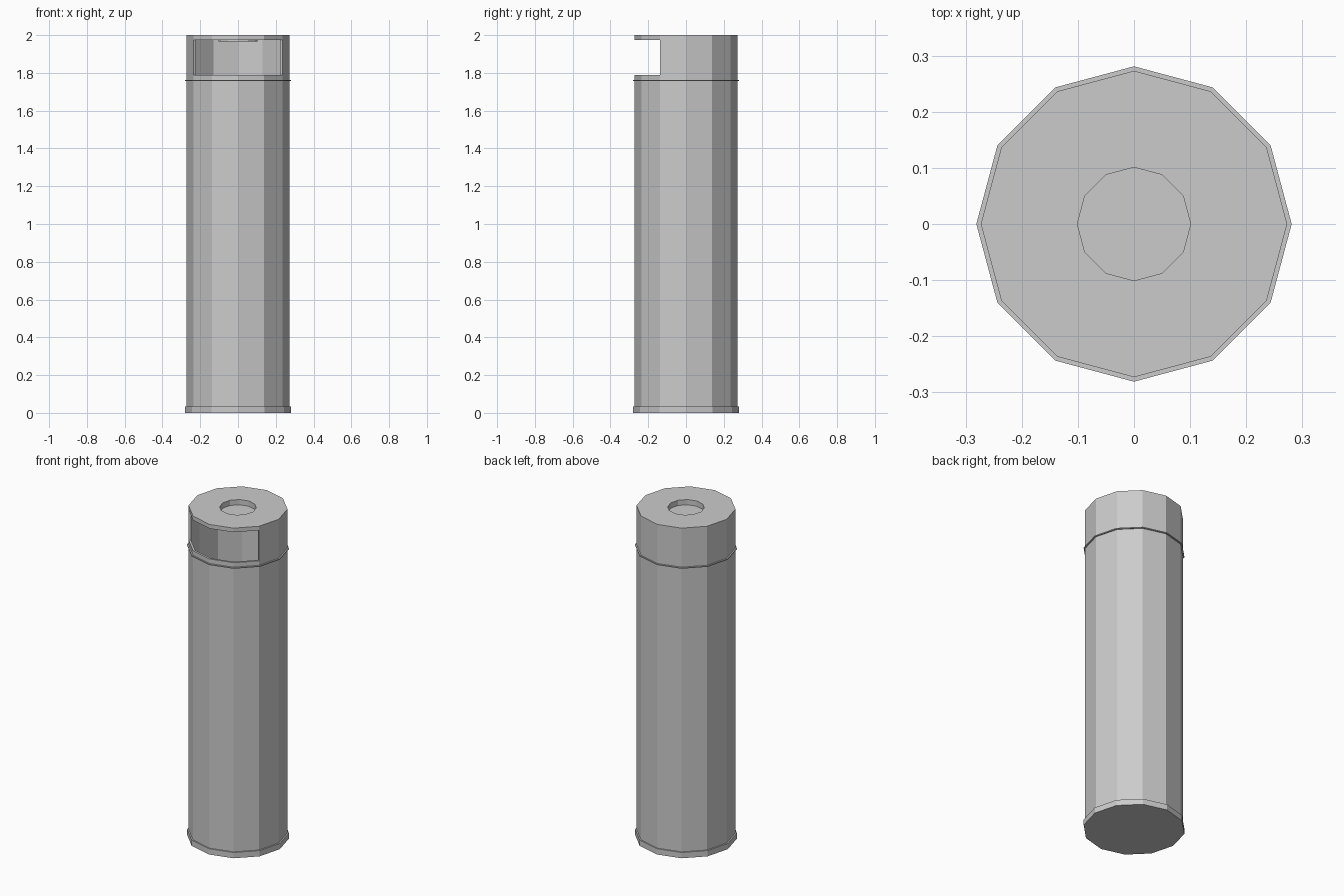
import bpy, bmesh, math

if "Cube" in bpy.data.objects:
    bpy.data.objects.remove(bpy.data.objects["Cube"])

SIDES = 12


def lathe(bm, profile, skip_row=None, skip_cols=()):
    """Revolve (radius, z) points about z; leave out chosen faces of one row."""
    rows = []
    for r, z in profile:
        if r == 0:
            rows.append([bm.verts.new((0, 0, z))] * SIDES)
        else:
            rows.append([bm.verts.new((r * math.cos(math.tau * j / SIDES),
                                       r * math.sin(math.tau * j / SIDES), z))
                         for j in range(SIDES)])
    for i in range(len(rows) - 1):
        for j in range(SIDES):
            if i == skip_row and j in skip_cols:
                continue
            k = (j + 1) % SIDES
            quad = (rows[i][j], rows[i][k], rows[i + 1][k], rows[i + 1][j])
            bm.faces.new(list(dict.fromkeys(quad)))
    return rows


def finish(bm, name):
    bmesh.ops.recalc_face_normals(bm, faces=bm.faces)
    mesh = bpy.data.meshes.new(name)
    bm.to_mesh(mesh)
    bm.free()
    obj = bpy.data.objects.new(name, mesh)
    bpy.context.collection.objects.link(obj)


# Hollow body with ash recess on top and a four-facet opening at the front
R, RI = 0.273, 0.26
Z0, Z1 = 1.79, 1.975
front = range(7, 11)
bm = bmesh.new()
outer = lathe(bm, [(0, 0.01), (R, 0.01), (R, Z0), (R, Z1), (R, 2.0),
                   (0.101, 2.0), (0.101, 1.968), (0, 1.968)], 2, front)
inner = lathe(bm, [(0, 0.04), (RI, 0.04), (RI, Z0), (RI, Z1),
                   (0.104, Z1), (0.104, 1.965), (0, 1.965)], 2, front)

# Rim of the opening, joining the outer and inner skins
for row in (2, 3):
    for j in front:
        bm.faces.new((outer[row][j], outer[row][j + 1],
                      inner[row][j + 1], inner[row][j]))
for j in (7, 11):
    bm.faces.new((outer[2][j], outer[3][j], inner[3][j], inner[2][j]))
finish(bm, "bin_body")

# Base plinth
bm = bmesh.new()
lathe(bm, [(0, 0), (0.281, 0), (0.281, 0.035), (0, 0.035)])
finish(bm, "base_plinth")

# Thin seam ring below the opening
bm = bmesh.new()
ring = [(0.268, 1.757), (0.281, 1.757), (0.281, 1.763), (0.268, 1.763)]
lathe(bm, ring + ring[:1])
bmesh.ops.remove_doubles(bm, verts=bm.verts, dist=1e-5)
finish(bm, "seam_ring")
